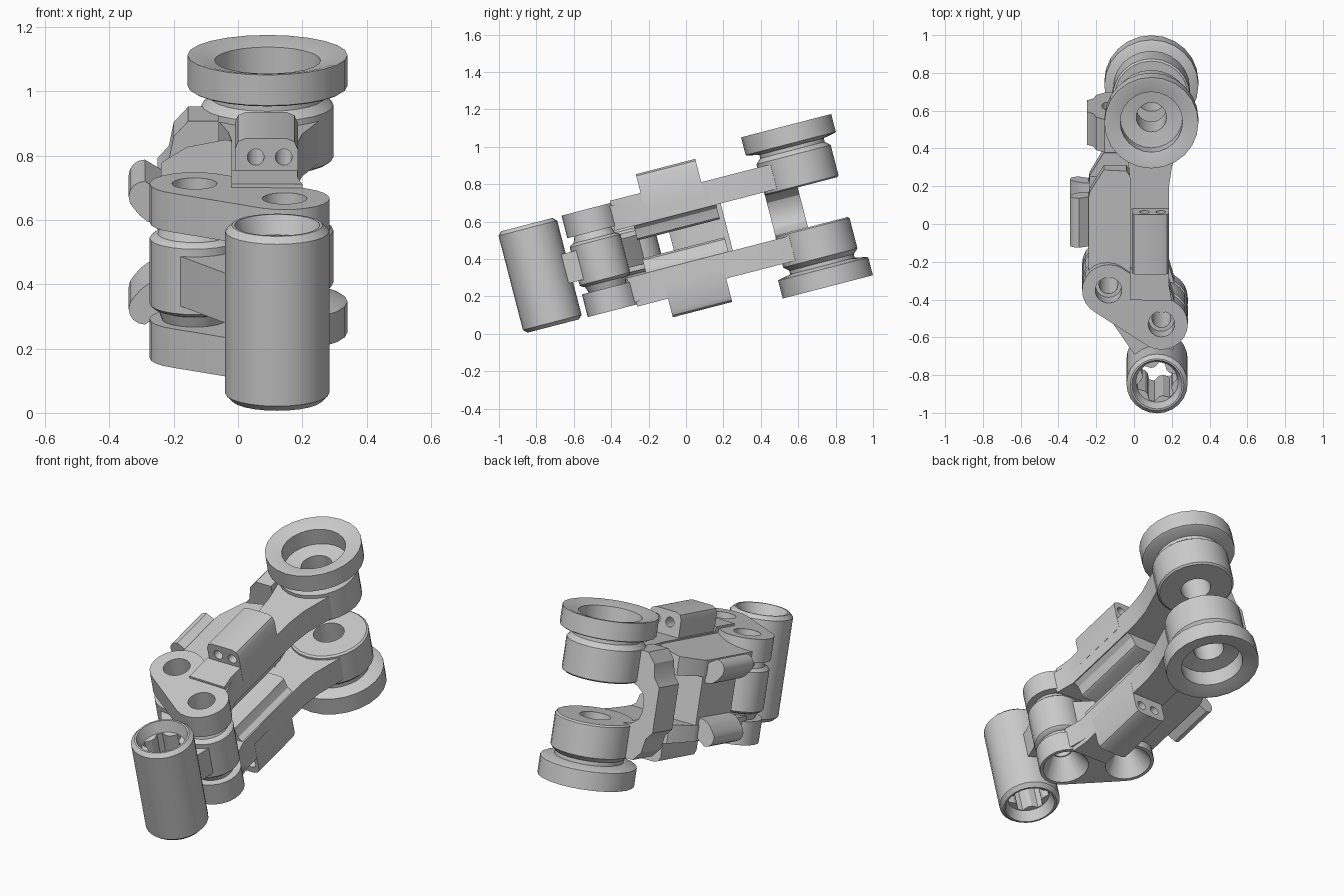
import bpy, bmesh
from math import sin, cos, pi, radians
from mathutils import Matrix, Vector
from mathutils.geometry import convex_hull_2d

if "Cube" in bpy.data.objects:
    bpy.data.objects.remove(bpy.data.objects["Cube"])

# Local frame: x, v (along the arms), w (along the pin axes); the whole part leans back 14.5 degrees
M = Matrix.Translation((0, 0, 0.515)) @ Matrix.Rotation(radians(14.5), 4, 'X')
SEG = 24
EYE1, EYE2, PIN, ROLLER = (-0.135, -0.29), (0.145, -0.475), (0.122, -0.806), (0.092, 0.668)


def finish(name, bm, side=1):
    if side < 0:
        bmesh.ops.scale(bm, vec=(1, 1, -1), verts=bm.verts)
    bmesh.ops.recalc_face_normals(bm, faces=bm.faces)
    bm.transform(M)
    me = bpy.data.meshes.new(name)
    bm.to_mesh(me)
    bm.free()
    ob = bpy.data.objects.new(name, me)
    bpy.context.collection.objects.link(ob)
    return ob


def prism(name, pts, a, b, side=1, axis='w', slope=0):
    """Extrude an outline: (x, v) along w, or (x, w) along v; slope tilts the far face along x."""
    bm = bmesh.new()
    put = (lambda p, t: (p[0], p[1], t)) if axis == 'w' else (lambda p, t: (p[0], t, p[1]))
    lo = [bm.verts.new(put(p, a)) for p in pts]
    hi = [bm.verts.new(put(p, b + slope * p[0])) for p in pts]
    bm.faces.new(lo)
    bm.faces.new(hi)
    for i in range(len(pts)):
        j = (i + 1) % len(pts)
        bm.faces.new((lo[i], lo[j], hi[j], hi[i]))
    return finish(name, bm, side)


def lathe(name, centre, prof, side=1):
    """Revolve a closed (radius, w) profile about a w axis."""
    bm = bmesh.new()
    rings = [[bm.verts.new((centre[0] + r * cos(2 * pi * i / SEG),
                            centre[1] + r * sin(2 * pi * i / SEG), w)) for r, w in prof]
             for i in range(SEG)]
    n = len(prof)
    for i in range(SEG):
        p, q = rings[i], rings[(i + 1) % SEG]
        for k in range(n):
            m = (k + 1) % n
            bm.faces.new((p[k], p[m], q[m], q[k]))
    return finish(name, bm, side)


def cone(name, centre, r1, r2, w0, w1, axis='w'):
    """Solid cone or cylinder, used for drilling."""
    bm = bmesh.new()
    bmesh.ops.create_cone(bm, cap_ends=True, segments=SEG, radius1=r1, radius2=r2, depth=abs(w1 - w0))
    if w1 < w0:
        bmesh.ops.scale(bm, vec=(1, 1, -1), verts=bm.verts)
    mid = (w0 + w1) / 2
    if axis == 'w':
        bm.transform(Matrix.Translation((centre[0], centre[1], mid)))
    else:
        bm.transform(Matrix.Translation((centre[0], mid, centre[1])) @ Matrix.Rotation(pi / 2, 4, 'X'))
    return finish(name, bm)


def cut(ob, cutters):
    for c in cutters:
        mod = ob.modifiers.new("cut", 'BOOLEAN')
        mod.operation, mod.solver, mod.object = 'DIFFERENCE', 'EXACT', c
    bpy.context.view_layer.objects.active = ob
    for mod in list(ob.modifiers):
        bpy.ops.object.modifier_apply(modifier=mod.name)
    for c in cutters:
        bpy.data.objects.remove(c)


def circle(c, r, n=SEG):
    return [(c[0] + r * cos(2 * pi * i / n), c[1] + r * sin(2 * pi * i / n)) for i in range(n)]


def hull(pts):
    return [pts[i] for i in convex_hull_2d([Vector(p) for p in pts])]


# Splined socket tube at the front
tube = cone("socket_tube", PIN, 0.162, 0.162, -0.28, 0.28)
mod = tube.modifiers.new("edge", 'BEVEL')
mod.width, mod.segments, mod.angle_limit = 0.02, 1, radians(40)
spline = [(PIN[0] + r * cos(2 * pi * (i + 0.5) / 24), PIN[1] + r * sin(2 * pi * (i + 0.5) / 24))
          for i, r in enumerate([0.108, 0.108, 0.082, 0.082] * 6)]
cut(tube, [prism("spline_cutter", spline, -0.4, 0.4),
           cone("flare_top", PIN, 0.112, 0.136, 0.22, 0.29),
           cone("flare_bottom", PIN, 0.112, 0.136, -0.22, -0.29)])

# Middle link joining the tube to both eyes
link = prism("middle_link", hull(circle(EYE1, 0.11) + circle(EYE2, 0.11) + [(0.0, -0.69), (0.2, -0.69)]),
             -0.08, 0.08)
cut(link, [cone("link_bore", e, 0.05, 0.05, -0.2, 0.2) for e in (EYE1, EYE2)])
for e in (EYE1, EYE2):
    half = [(0.05, 0.16), (0.10, 0.16), (0.115, 0.12), (0.13, 0.115), (0.14, 0.105)]
    lathe("eye_boss", e, half + [(r, -w) for r, w in reversed(half)])

for s, tag in ((1, "upper"), (-1, "lower")):
    # Eye plate; plain bores on top, deep countersinks below
    plate = prism(tag + "_eye_plate", hull(circle(EYE1, 0.14) + circle(EYE2, 0.14)), 0.155, 0.28, s)
    if s > 0:
        drills = [cone("drill", e, 0.07, 0.07, 0.1, 0.4) for e in (EYE1, EYE2)]
    else:
        drills = [cone("drill", e, 0.05, 0.125, -0.15, -0.285) for e in (EYE1, EYE2)]
    cut(plate, drills)

    # Arm running back to the roller
    prism(tag + "_arm", [(-0.02, -0.34), (0.215, -0.36), (0.185, -0.26), (0.185, 0.27), (0.20, 0.38),
                         (0.25, 0.535), (0.09, 0.56), (-0.06, 0.535), (-0.03, 0.40), (-0.02, 0.30)],
          0.13, 0.266, s)
    # Pad between the eye plate and the raised block
    prism(tag + "_front_pad", [(-0.02, -0.34), (0.2, -0.345), (0.185, -0.26), (0.185, -0.17), (-0.02, -0.17)],
          0.2, 0.292, s)
    # Side body with its stepped outline and sloping face
    prism(tag + "_side_body", [(-0.24, -0.24), (-0.20, -0.20), (0.0, -0.20), (0.0, 0.30), (-0.04, 0.355),
                               (-0.16, 0.355), (-0.235, 0.23), (-0.24, 0.2)], 0.13, 0.262, s, slope=0.2)
    # Rib on the inner face of the arm
    prism(tag + "_inner_rib", [(-0.1, 0.05), (0.12, 0.05), (0.14, 0.06), (0.145, 0.08), (0.155, 0.11),
                               (0.185, 0.135), (-0.1, 0.135)], -0.255, 0.20, s, 'v')
    # Raised block with two drilled holes
    block = prism(tag + "_raised_block", [(-0.01, 0.2), (0.186, 0.2), (0.186, 0.36), (0.175, 0.385),
                                          (0.15, 0.395), (0.025, 0.395), (0.0, 0.385), (-0.01, 0.36)],
                  -0.175, 0.153, s, 'v')
    cut(block, [cone("block_drill", (x, s * 0.335), 0.026, 0.026, -0.3, 0.3, 'v') for x in (0.055, 0.142)])

    # Rounded side lug, bending in towards the middle
    nose = [(-0.29 + 0.05 * cos(a), 0.18 + 0.05 * sin(a)) for a in [pi / 2 + pi * i / 8 for i in range(7)]]
    prism(tag + "_side_lug", nose + [(-0.305, 0.12), (-0.28, 0.10), (-0.23, 0.09), (-0.12, 0.09),
                                     (-0.12, 0.2), (-0.24, 0.2)], -0.07, 0.2, s, 'v')

    # Roller: boss, groove and dished flange
    lathe(tag + "_roller", ROLLER, [(0.08, 0.11), (0.195, 0.11), (0.205, 0.118), (0.205, 0.285),
                                    (0.195, 0.295), (0.178, 0.31), (0.178, 0.33), (0.24, 0.342),
                                    (0.249, 0.347), (0.249, 0.445), (0.235, 0.445), (0.165, 0.428),
                                    (0.165, 0.335), (0.08, 0.325)], s)

# Web joining the two arms, on the left
prism("side_web", [(-0.24, -0.08), (-0.06, -0.08), (-0.02, 0.0), (-0.02, 0.225), (-0.235, 0.225)], -0.2, 0.2)

# C-shaped bracket holding the two rollers together
c_top = [(-0.06, 0.285), (-0.155, 0.285), (-0.20, 0.235), (-0.215, 0.16), (-0.25, 0.12)]
c_in = [(-0.17, 0.03), (-0.155, 0.07), (-0.115, 0.10), (-0.06, 0.11)]
bracket = prism("roller_bracket", c_top + [(x, -w) for x, w in reversed(c_top)]
                + [(x, -w) for x, w in reversed(c_in)] + c_in, 0.465, 0.645, 1, 'v')
cut(bracket, [cone("roller_bore", ROLLER, 0.12, 0.12, -0.4, 0.4)])

# Smooth the round faces, keep the edges sharp
bpy.ops.object.select_all(action='DESELECT')
for ob in bpy.context.scene.objects:
    ob.select_set(True)
    bpy.context.view_layer.objects.active = ob
bpy.ops.object.shade_smooth_by_angle(angle=radians(30))
